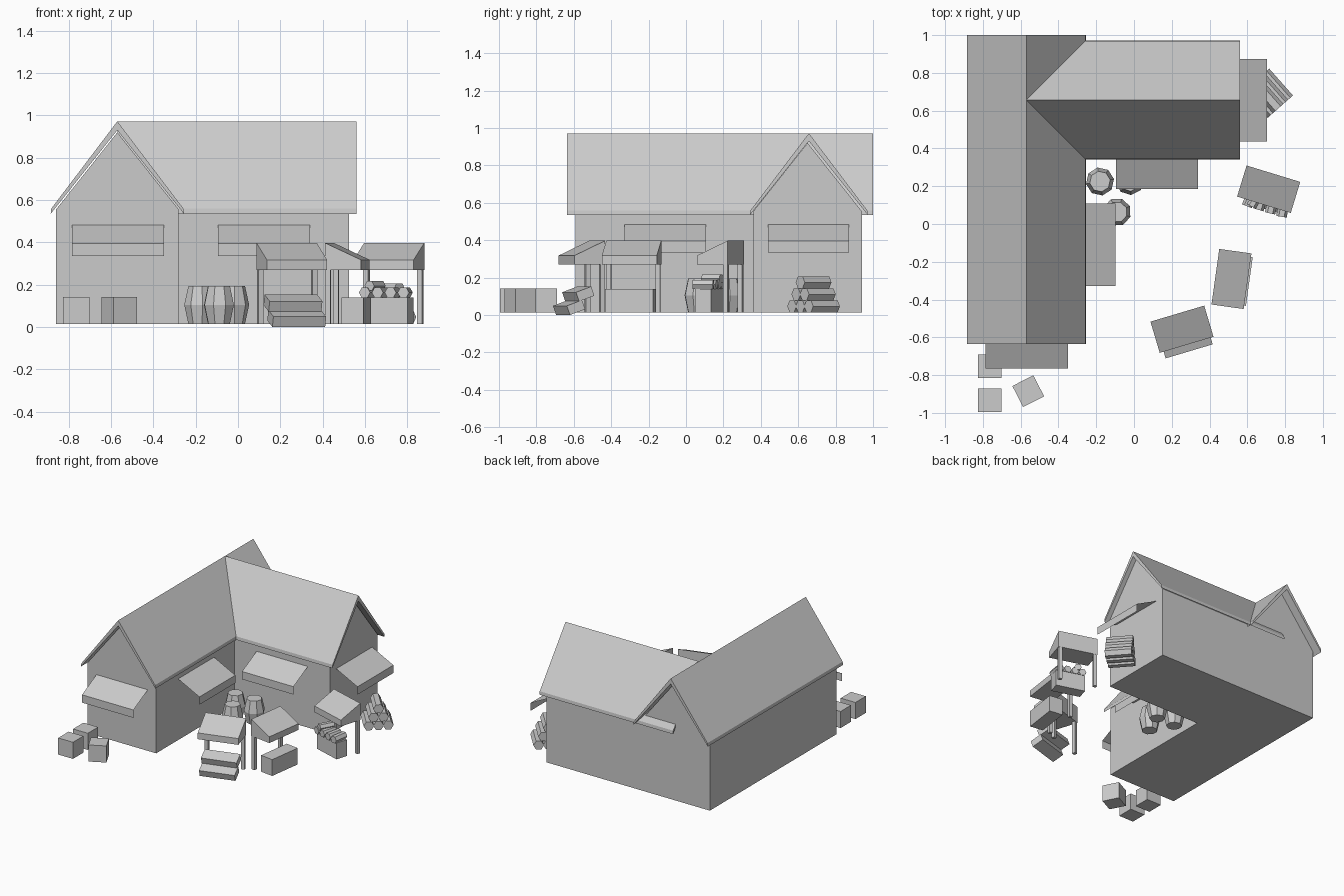
import bpy, bmesh
from math import sin, cos, pi, radians
from mathutils import Matrix, Vector

if "Cube" in bpy.data.objects:
    bpy.data.objects.remove(bpy.data.objects["Cube"])


def finish(name, bm, x, y, heading=0):
    bmesh.ops.recalc_face_normals(bm, faces=bm.faces)
    me = bpy.data.meshes.new(name)
    bm.to_mesh(me)
    bm.free()
    ob = bpy.data.objects.new(name, me)
    ob.location = (x, y, 0)
    ob.rotation_euler.z = radians(heading)
    bpy.context.collection.objects.link(ob)
    return ob


def prism(name, profile, width, x, y, heading=0, closed=True):
    """Profile in local x-z, extruded along local y; open profiles make sheets."""
    bm = bmesh.new()
    a, b = [[bm.verts.new((u, s * width / 2, z)) for u, z in profile] for s in (-1, 1)]
    n = len(profile)
    for i in range(n if closed else n - 1):
        j = (i + 1) % n
        bm.faces.new((a[i], a[j], b[j], b[i]))
    if closed:
        bm.faces.new(a)
        bm.faces.new(b[::-1])
    return finish(name, bm, x, y, heading)


def rect(depth, z0, z1):
    d = depth / 2
    return [(-d, z0), (d, z0), (d, z1), (-d, z1)]


def hexagon(r, u, z):
    return [(u + r * cos(i * pi / 3), z + r * sin(i * pi / 3)) for i in range(6)]


def tilted(depth, thick, z, deg):
    t = radians(-deg)
    return [(u * cos(t) - w * sin(t), z + u * sin(t) + w * cos(t))
            for u, w in [(-depth / 2, -thick / 2), (depth / 2, -thick / 2),
                         (depth / 2, thick / 2), (-depth / 2, thick / 2)]]


# L-shaped house: two gabled wings with chevron roofs
G = 0.015
wall = [(-.29, G), (.29, G), (.29, .555), (0, .92), (-.29, .555)]
roof = [(-.315, .535), (0, .93), (.315, .535), (.312, .56), (0, .972), (-.312, .56)]
prism("left_wing_walls", wall, 1.53, -.57, .175)
prism("left_wing_roof", roof, 1.635, -.57, .1825)
prism("right_wing_walls", wall, 1.095, -.0225, .65, 90)
prism("right_wing_roof", roof, 1.13, -.005, .657, 90)

# Sheet awnings with a hanging lip
awning = [(0, .485), (.18, .395), (.18, .335)]
for name, x, y, h in [("front_awning", -.5675, -.585, -90), ("yard_side_awning", -.278, -.11, 0),
                      ("yard_front_awning", .1225, .365, -90), ("gable_awning", .525, .655, 0)]:
    prism(name, awning, .435, x, y, h, closed=False)


# Market stalls: wedge canopy on two rear posts
def at(stall, fwd, side):
    x, y, h = stall
    p = Matrix.Rotation(radians(h), 2) @ Vector((fwd, side))
    return x + p.x, y + p.y


stalls = [(.713, .184, -107), (.516, -.291, -8), (.254, -.557, -73.4)]
canopy = [(-.086, .27), (-.086, .398), (.086, .318), (.086, .27)]
for i, s in enumerate(stalls):
    prism(f"stall_canopy_{i + 1}", canopy, .297, s[0], s[1], s[2])
    for side in (-.133, .133):
        x, y = at(s, -.072, side)
        prism(f"stall_post_{i + 1}", rect(.025, G, .27), .025, x, y, s[2])

# Stall 1: counter with a row of round goods
s = stalls[0]
prism("goods_counter", rect(.09, G, .14), .22, *at(s, .06, .015), s[2])
for k in range(4):
    prism("goods_roll", hexagon(.028, 0, .163), .11, *at(s, .065, -.08 + k * .06), s[2] + 90 + (k - 1) * 4)
prism("goods_top_roll", hexagon(.026, 0, .195), .11, *at(s, .06, -.05), s[2] + 78)

# Stall 2: plain counter
s = stalls[1]
prism("plain_counter", rect(.105, G, .14), .26, *at(s, .043, 0), s[2])

# Stall 3: two stepped, tilted display trays
s = stalls[2]
prism("upper_tray", tilted(.09, .052, .113, 20), .26, *at(s, .02, 0), s[2])
prism("lower_tray", tilted(.09, .052, .0405, 20), .26, *at(s, .072, .003), s[2])


# Eight-sided barrels
def barrel(x, y, turn):
    bm = bmesh.new()
    rings = [[bm.verts.new((r * cos(k * pi / 4), r * sin(k * pi / 4), z)) for k in range(8)]
             for r, z in [(.055, G), (.075, .105), (.055, .195)]]
    for lo, hi in zip(rings, rings[1:]):
        for k in range(8):
            j = (k + 1) % 8
            bm.faces.new((lo[k], lo[j], hi[j], hi[k]))
    bm.faces.new(rings[0])
    bm.faces.new(rings[2])
    finish("barrel", bm, x, y, turn)


for b in [(-.18, .225, 10), (-.09, .063, 25), (-.022, .228, 5)]:
    barrel(*b)

# Crates by the front gable
for x, y, h in [(-.763, -.753, 0), (-.763, -.933, 0), (-.56, -.885, 27)]:
    prism("crate", rect(.125, G, .142), .125, x, y, h)

# Stacked hexagonal logs: three, two, one
for row in range(3):
    for k in range(3 - row):
        u = (k - (2 - row) / 2) * .068
        prism("log", hexagon(.037, u, .047 + row * .064), .19, .70, .682, 41.5)
